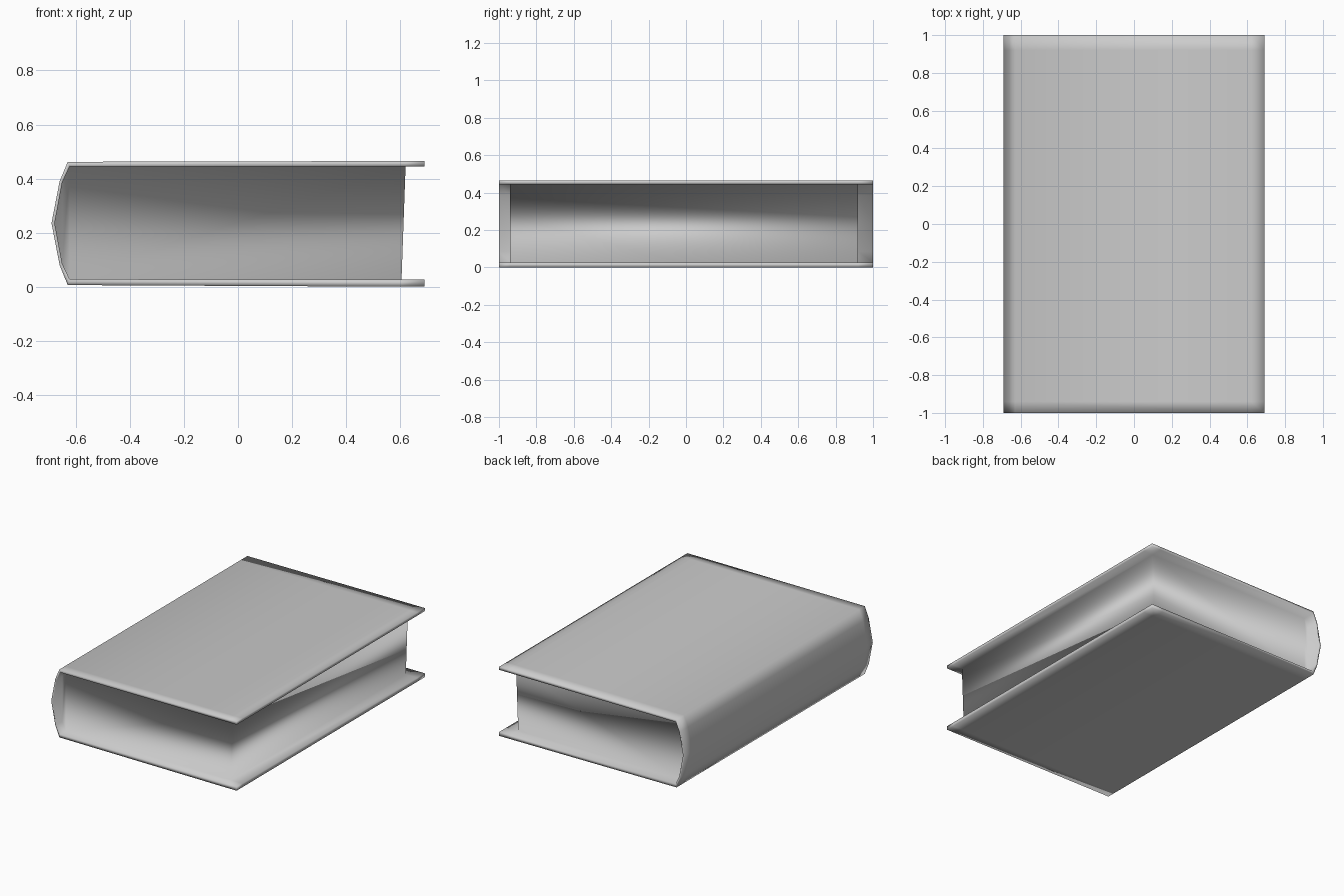
import bpy
import bmesh

cube = bpy.data.objects.get("Cube")
if cube:
    bpy.data.objects.remove(cube, do_unlink=True)

# Plain grey material
grey = bpy.data.materials.new("plain grey")
grey.use_nodes = True
colour = (0.6, 0.6, 0.6, 1.0)
grey.diffuse_color = colour
grey.node_tree.nodes["Principled BSDF"].inputs["Base Color"].default_value = colour

# Cover cross-section (x, z), from the upper fore edge round the spine to the lower one
outer = [(0.69, 0.465), (0.62, 0.465), (-0.63, 0.462), (-0.66, 0.39), (-0.69, 0.235),
         (-0.66, 0.08), (-0.63, 0.006), (0.605, 0.0), (0.69, 0.0)]
inner = [(0.69, 0.444), (0.62, 0.444), (-0.623, 0.444), (-0.65, 0.385), (-0.678, 0.235),
         (-0.65, 0.085), (-0.623, 0.028), (0.605, 0.026), (0.69, 0.026)]
rows = [-1.0, -0.94, 0.92, 1.0]
last = len(outer) - 1

bm = bmesh.new()


def sweep(profile):
    return [[bm.verts.new((x, y, z)) for x, z in profile] for y in rows]


shell, lining = sweep(outer), sweep(inner)

for r in range(len(rows) - 1):
    for k in range(last):
        # Outside of the cover
        bm.faces.new((shell[r][k], shell[r][k + 1], shell[r + 1][k + 1], shell[r + 1][k]))
        # Inside of the cover, only where it overhangs the pages
        if r != 1 or k in (0, last - 1):
            bm.faces.new((lining[r][k], lining[r + 1][k], lining[r + 1][k + 1], lining[r][k + 1]))
    # Fore-edge rims of both boards
    for k in (0, last):
        bm.faces.new((shell[r][k], shell[r + 1][k], lining[r + 1][k], lining[r][k]))

# Head and tail rims of the cover
for r in (0, -1):
    for k in range(last):
        bm.faces.new((shell[r][k], lining[r][k], lining[r][k + 1], shell[r][k + 1]))

# Page block: head and tail in strips from fore edge to spine, then the fore edge
for r in (1, 2):
    for k in range(1, last // 2):
        ring = [lining[r][k], lining[r][k + 1], lining[r][last - k - 1], lining[r][last - k]]
        bm.faces.new(list(dict.fromkeys(ring)))
bm.faces.new((lining[1][1], lining[2][1], lining[2][last - 1], lining[1][last - 1]))

bmesh.ops.recalc_face_normals(bm, faces=bm.faces)
for face in bm.faces:
    face.smooth = True

mesh = bpy.data.meshes.new("closed_book")
bm.to_mesh(mesh)
bm.free()
mesh.materials.append(grey)
book = bpy.data.objects.new("closed_book", mesh)
bpy.context.scene.collection.objects.link(book)
